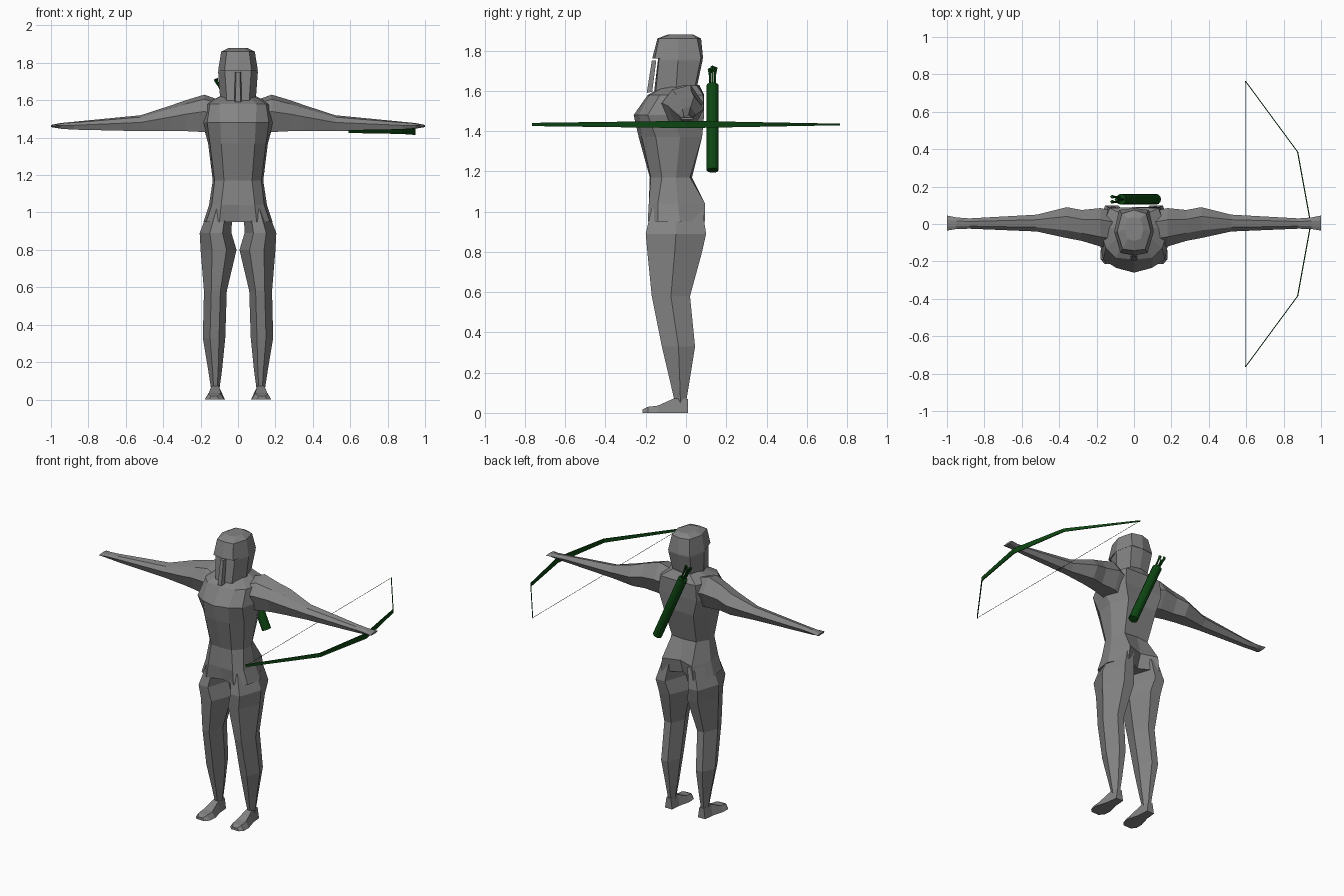
import bpy, bmesh, math
from mathutils import Vector


def material(name, rgb):
    m = bpy.data.materials.new(name)
    m.diffuse_color = (*rgb, 1)
    return m


GREY = material("grey", (0.23, 0.23, 0.23))
GREEN = material("dark green", (0.004, 0.06, 0.006))


def loft(name, rings, mat=GREY, sides=(1,)):
    """Skin a list of equal-length point rings; sides=(1,-1) also adds the mirror copy."""
    bm = bmesh.new()
    for sx in sides:
        vs = [[bm.verts.new((sx * p[0], p[1], p[2])) for p in r] for r in rings]
        n = len(vs[0])
        for a, b in zip(vs, vs[1:]):
            for i in range(n):
                j = (i + 1) % n
                bm.faces.new((a[i], a[j], b[j], b[i]))
        bm.faces.new(vs[0])
        bm.faces.new(vs[-1])
    bmesh.ops.recalc_face_normals(bm, faces=bm.faces)
    me = bpy.data.meshes.new(name)
    bm.to_mesh(me)
    bm.free()
    me.materials.append(mat)
    ob = bpy.data.objects.new(name, me)
    bpy.context.collection.objects.link(ob)
    return ob


def sym(z, half):
    """Ring at height z from half points running front centre to back centre."""
    return [(x, y, z) for x, y in half] + [(-x, y, z) for x, y in half[-2:0:-1]]


def rod(name, a, b, r, n, mat=GREEN, r2=None):
    """Straight prism from a to b."""
    a, b = Vector(a), Vector(b)
    q = (b - a).to_track_quat('Z', 'Y')
    rings = []
    for p, rad in ((a, r), (b, r if r2 is None else r2)):
        rings.append([p + q @ Vector((rad * math.cos(t), rad * math.sin(t), 0))
                      for t in (math.tau * i / n for i in range(n))])
    return loft(name, rings, mat)


# Torso, pelvis to neck
loft("torso", [
    sym(0.95, [(0, -.16), (.10, -.19), (.17, -.14), (.185, -.03), (.12, .095), (0, .03)]),
    sym(1.04, [(0, -.185), (.09, -.185), (.14, -.14), (.155, -.04), (.11, .095), (0, .06)]),
    sym(1.17, [(0, -.18), (.075, -.175), (.125, -.12), (.135, -.05), (.09, .02), (0, .03)]),
    sym(1.37, [(0, -.235), (.09, -.22), (.15, -.15), (.16, -.03), (.11, .08), (0, .07)]),
    sym(1.48, [(0, -.26), (.095, -.235), (.165, -.19), (.19, -.07), (.14, .09), (0, .08)]),
    sym(1.58, [(0, -.19), (.10, -.18), (.15, -.13), (.18, -.04), (.13, .085), (0, .09)]),
    sym(1.63, [(0, -.10), (.05, -.09), (.07, -.06), (.08, -.01), (.06, .05), (0, .065)]),
])

# Arms: x, bottom z, top z, front y, back y
arm = []
for x, zb, zt, yf, yb in [
        (.11, 1.42, 1.605, -.13, .07), (.18, 1.43, 1.63, -.12, .085),
        (.28, 1.435, 1.60, -.09, .075), (.36, 1.435, 1.572, -.075, .09),
        (.52, 1.435, 1.52, -.04, .05), (.88, 1.443, 1.485, -.025, .03),
        (.95, 1.448, 1.478, -.027, .035), (1.0, 1.457, 1.468, -.035, .045)]:
    zm, ym = zb + (zt - zb) * .55, (yf + yb) / 2
    arm.append([(x, yf, zm), (x, yf * .5 + ym * .5, zt - (zt - zb) * .12), (x, yb * .4 + ym * .6, zt),
                (x, yb, zm), (x, yb * .5 + ym * .5, zb), (x, yf * .6 + ym * .4, zb)])
loft("arms", arm, sides=(1, -1))

# Legs: z, inner x, outer x, front y, back y
leg = []
for z, xi, xo, yf, yb in [
        (1.02, .03, .155, -.17, .08), (.89, .035, .205, -.20, .10),
        (.80, .008, .20, -.192, .08), (.58, .06, .182, -.17, .02),
        (.33, .068, .188, -.12, .045), (.16, .085, .16, -.08, .018), (.05, .10, .143, -.055, .0)]:
    w, ym = xo - xi, (yf + yb) / 2
    leg.append([(xi, ym, z), (xi + w * .28, yf, z), (xi + w * .68, yf, z),
                (xo, ym, z), (xi + w * .7, yb, z), (xi + w * .3, yb, z)])
loft("legs", leg, sides=(1, -1))

# Feet: y, sole inner x, sole outer x, top z
foot = []
for y, xi, xo, zt in [(.01, .095, .148, .07), (-.06, .09, .155, .072),
                      (-.14, .07, .178, .036), (-.19, .075, .178, .03), (-.215, .10, .155, .018)]:
    c = (xi + xo) / 2
    foot.append([(xi, y, 0), (xo, y, 0), (c + (xo - c) * .6, y, zt), (c + (xi - c) * .6, y, zt)])
loft("feet", foot, sides=(1, -1))

# Helmet crown with overhanging brow, recessed face below, nose guard
loft("helmet_crown", [
    sym(1.76, [(0, -.168), (.072, -.155), (.106, -.04), (.08, .075), (0, .085)]),
    sym(1.86, [(0, -.142), (.06, -.135), (.09, -.04), (.065, .055), (0, .075)]),
    sym(1.88, [(0, -.09), (.035, -.08), (.05, -.03), (.035, .03), (0, .035)]),
])
loft("helmet_cheeks", [
    sym(1.60, [(0, -.158), (.06, -.15), (.095, -.05), (.065, .04), (0, .05)]),
    sym(1.75, [(0, -.14), (.07, -.135), (.106, -.04), (.08, .072), (0, .082)]),
    sym(1.765, [(0, -.138), (.07, -.133), (.104, -.04), (.079, .072), (0, .082)]),
])
loft("nose_guard", [
    [(-.02, -.168, 1.595), (.02, -.168, 1.595), (.013, -.195, 1.59), (-.013, -.195, 1.59)],
    [(-.016, -.148, 1.75), (.016, -.148, 1.75), (.011, -.17, 1.75), (-.011, -.17, 1.75)],
])

# Bow limbs: x, y, half height
bow = []
for x, y, h in [(.595, -.765, .008), (.875, -.385, .013), (.945, 0, .018),
                (.875, .385, .011), (.595, .765, .004)]:
    bow.append([(x - .003, y, 1.433 - h), (x + .003, y, 1.433 - h),
                (x + .003, y, 1.433 + h), (x - .003, y, 1.433 + h)])
loft("bow", bow, GREEN)
rod("bow_string", (.595, -.765, 1.433), (.595, .765, 1.433), .0015, 4)

# Quiver slung across the back
low, top = Vector((.118, .132, 1.205)), Vector((-.07, .132, 1.63))
rod("quiver", low, top, .029, 12)
axis = (top - low).normalized()

# Arrows with fletched ends
for i in range(3):
    t = math.tau * i / 3
    off = Vector((math.cos(t) * .013, math.sin(t) * .013, 0))
    end = top + axis * .10 + off * 1.2 + Vector((0, 0, -.006 * i))
    rod("arrow_shaft", top - axis * .05 + off, end, .006, 5)
    rod("arrow_fletching", end - axis * .035, end, .005, 4, r2=.011)
